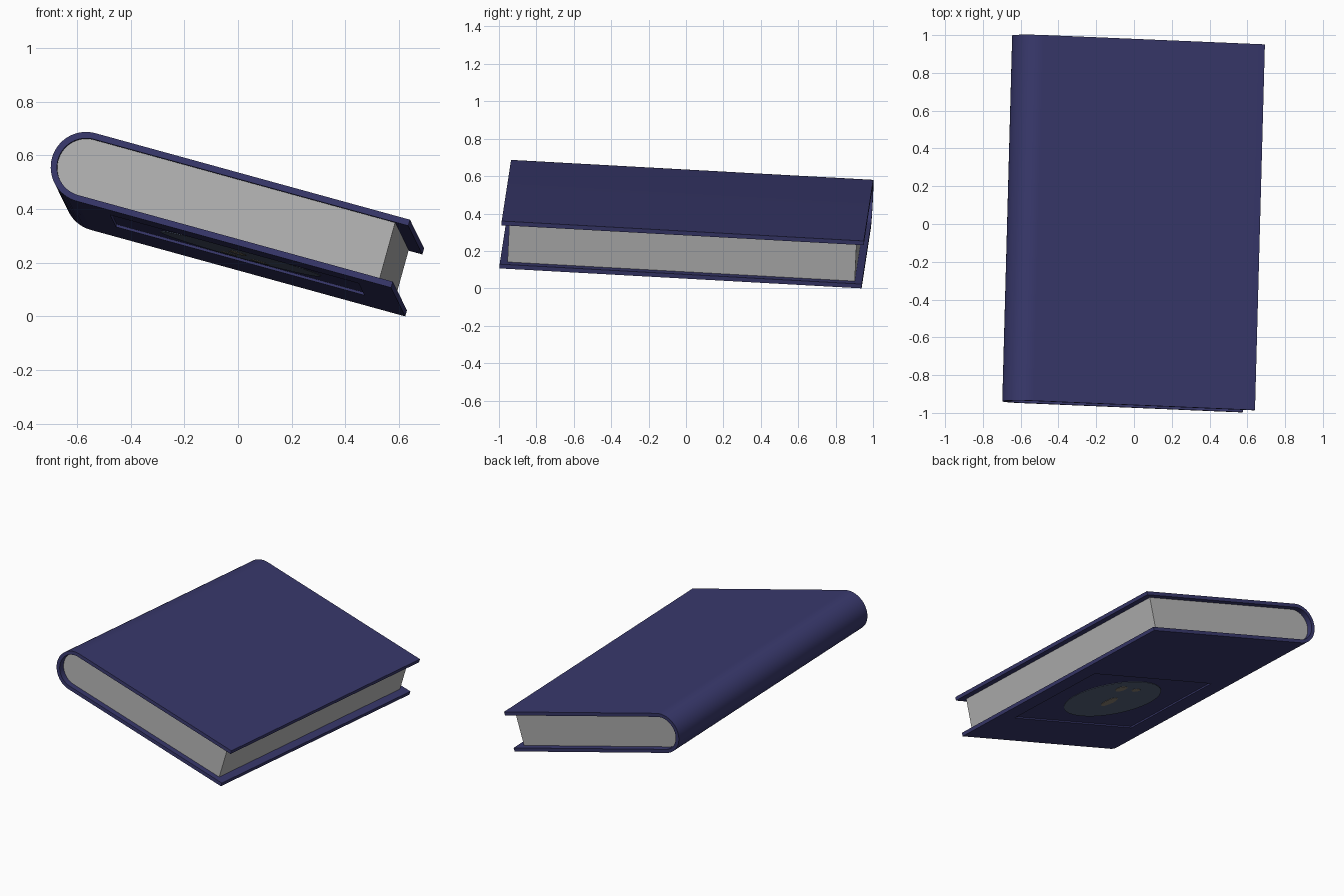
import bpy, bmesh, math
from mathutils import Matrix, Vector

if "Cube" in bpy.data.objects:
    bpy.data.objects.remove(bpy.data.objects["Cube"])

# Tilted frame of the book: u across the cover, v along the spine, w through it
v = Vector((0.027, 0.998, -0.055)).normalized()
u = Vector((0.9634, -0.0401, -0.265))
u = (u - v * u.dot(v)).normalized()
w = u.cross(v)
origin = Vector((-0.566, -0.942, 0.555))
FRAME = Matrix.Translation(origin) @ Matrix((u, v, w)).transposed().to_4x4()

R, T, W, L = 0.1315, 0.0235, 1.216, 1.94   # radius, board, width, height
FLOOR = -R + 0.01                          # floor of the recessed panel


def material(name, rgb):
    m = bpy.data.materials.new(name)
    m.diffuse_color = (*rgb, 1)
    m.use_nodes = True
    m.node_tree.nodes["Principled BSDF"].inputs["Base Color"].default_value = m.diffuse_color
    return m


navy = material("navy cover", (0.040, 0.040, 0.150))
paper = material("grey paper", (0.46, 0.46, 0.46))
slate = material("slate blue", (0.09, 0.12, 0.19))
tan = material("dull tan", (0.24, 0.21, 0.17))


def extrude(name, pts, axis, lo, hi, mat):
    """Prism from a 2D outline: axis 'v' uses (u, w) points, 'w' uses (u, v)."""
    bm = bmesh.new()
    place = (lambda p, h: (p[0], h, p[1])) if axis == 'v' else (lambda p, h: (p[0], p[1], h))
    face = bm.faces.new([bm.verts.new(place(p, lo)) for p in pts])
    ext = bmesh.ops.extrude_face_region(bm, geom=[face])
    step = Vector(place((0, 0), hi - lo))
    bmesh.ops.translate(bm, vec=step, verts=[e for e in ext['geom'] if isinstance(e, bmesh.types.BMVert)])
    bmesh.ops.recalc_face_normals(bm, faces=bm.faces)
    me = bpy.data.meshes.new(name)
    bm.to_mesh(me)
    bm.free()
    me.materials.append(mat)
    ob = bpy.data.objects.new(name, me)
    bpy.context.collection.objects.link(ob)
    ob.matrix_world = FRAME
    return ob


def smooth(ob):
    bpy.ops.object.select_all(action='DESELECT')
    ob.select_set(True)
    bpy.context.view_layer.objects.active = ob
    bpy.ops.object.shade_smooth_by_angle(angle=math.radians(30))


def u_shape(r, end):
    """Half round at the spine with straight sides up to the fore edge."""
    n = 32
    arc = [(r * math.cos(a), r * math.sin(a))
           for a in (math.pi / 2 + math.pi * i / n for i in range(n + 1))]
    return [(end, r)] + arc + [(end, -r)]


def oval(cu, cv, ru, rv, n=48):
    return [(cu + ru * math.cos(2 * math.pi * i / n), cv + rv * math.sin(2 * math.pi * i / n))
            for i in range(n)]


# Wraparound cover
cover = extrude("cover", u_shape(R, W) + u_shape(R - T, W)[::-1], 'v', 0, L, navy)

# Shallow recessed panel in the lower board
cutter = extrude("panel_cutter", [(0.12, 0.36), (1.08, 0.36), (1.08, 1.17), (0.12, 1.17)],
                 'w', -R - 0.05, FLOOR, navy)
cutter.hide_render = True
cutter.hide_viewport = True
cut = cover.modifiers.new("panel", 'BOOLEAN')
cut.operation = 'DIFFERENCE'
cut.object = cutter
cut.solver = 'EXACT'
smooth(cover)

# Page block, set back from the cover edges
pages = extrude("pages", u_shape(R - T, 1.164), 'v', 0.04, L - 0.04, paper)
smooth(pages)

# Round emblem with three small patches on the panel
extrude("emblem_disc", oval(0.61, 0.775, 0.31, 0.31), 'w', FLOOR - 0.003, FLOOR + 0.001, slate)
for name, cu, cv, ru, rv in (("large_patch", 0.60, 0.73, 0.035, 0.075),
                             ("left_patch", 0.68, 0.95, 0.035, 0.045),
                             ("right_patch", 0.56, 0.95, 0.03, 0.025)):
    extrude(name, oval(cu, cv, ru, rv, 12), 'w', FLOOR - 0.005, FLOOR - 0.002, tan)

# Set the book down on z = 0
low = min((FRAME @ vert.co).z for vert in cover.data.vertices)
for ob in bpy.context.collection.objects:
    ob.location.z -= low
